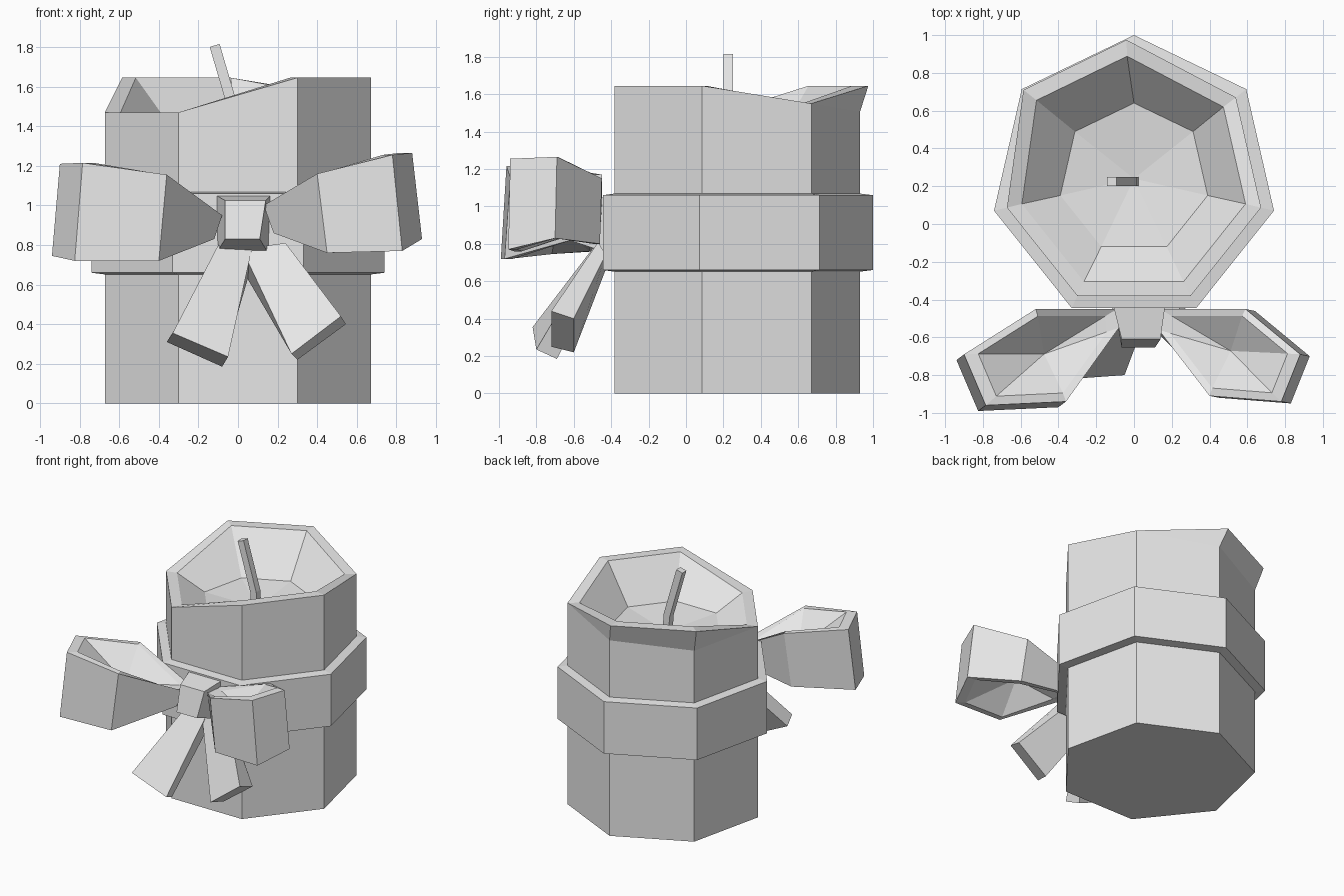
import bpy, bmesh, math
from mathutils import Vector

cube = bpy.data.objects.get("Cube")
if cube:
    bpy.data.objects.remove(cube)

grey = bpy.data.materials.new("plain_grey")
grey.use_nodes = True
grey.diffuse_color = (0.8, 0.8, 0.8, 1)
grey.node_tree.nodes["Principled BSDF"].inputs["Base Color"].default_value = (0.8, 0.8, 0.8, 1)

CENTRE = Vector((0, 0.24, 0))


def loft(name, rings):
    """Skin a stack of equal-length rings; both ends are closed."""
    bm = bmesh.new()
    layers = [[bm.verts.new(p) for p in ring] for ring in rings]
    n = len(layers[0])
    for low, high in zip(layers, layers[1:]):
        for i in range(n):
            j = (i + 1) % n
            bm.faces.new((low[i], low[j], high[j], high[i]))
    # An end made of one repeated point closes itself when welded
    for ring in (layers[0], layers[-1]):
        if (ring[0].co - ring[1].co).length > 0.001:
            bm.faces.new(ring)
    bmesh.ops.remove_doubles(bm, verts=bm.verts, dist=0.0005)
    bmesh.ops.recalc_face_normals(bm, faces=bm.faces)
    mesh = bpy.data.meshes.new(name)
    bm.to_mesh(mesh)
    bm.free()
    mesh.materials.append(grey)
    obj = bpy.data.objects.new(name, mesh)
    bpy.context.collection.objects.link(obj)
    return obj


def heptagon(radius, z):
    heights = z if isinstance(z, list) else [z] * 7
    ring = []
    for i, h in enumerate(heights):
        a = math.pi / 2 + math.tau * i / 7
        ring.append(CENTRE + Vector((radius * math.cos(a), radius * math.sin(a), h)))
    return ring


def shrink(ring, factor):
    """Pull a ring inward horizontally, keeping its heights."""
    mid = sum(ring, Vector()) / len(ring)
    return [Vector((mid.x + (p.x - mid.x) * factor, mid.y + (p.y - mid.y) * factor, p.z))
            for p in ring]


# Candle: uneven rim, a flared lip at the back and a melted hollow
wall_top = heptagon(0.69, [1.505, 1.47, 1.47, 1.47, 1.645, 1.645, 1.55])
rim = [p.copy() for p in wall_top]
rim[0] = Vector((-0.04, 0.975, 1.645))
rim[1] = Vector((-0.585, 0.71, 1.645))
loft("candle", [heptagon(0.69, 0), wall_top, rim, shrink(rim, 0.88),
                heptagon(0.4, 1.36), heptagon(0, 1.31)])

# Ribbon band around the candle
loft("ribbon_band", [heptagon(0.68, 0.65), heptagon(0.76, 0.66),
                     heptagon(0.76, 1.06), heptagon(0.68, 1.07)])


# Bent wick
def wick_section(x, z):
    return [Vector((x + dx, 0.225 + dy, z + dx * 0.3))
            for dx, dy in ((-0.025, -0.025), (0.025, -0.025), (0.025, 0.025), (-0.025, 0.025))]


loft("wick", [wick_section(0, 1.29), wick_section(-0.01, 1.44), wick_section(-0.118, 1.808)])


# Bow loops: outline points are x, y, top height, bottom height
def bow_loop(name, outline, shift):
    top = [Vector((x, y, t)) for x, y, t, b in outline]
    bottom = [Vector((x, y, b)) + Vector(shift) for x, y, t, b in outline]
    mid = sum(top + bottom, Vector()) / (2 * len(top))
    up = Vector((0, 0, 0.02))
    n = len(top)
    loft(name, [[mid - up] * n, shrink(bottom, 0.83), bottom,
                top, shrink(top, 0.83), [mid + up] * n])


bow_loop("bow_loop_left", [
    (0.14, -0.45, 1.0, 0.86), (0.59, -0.45, 1.15, 0.8), (0.88, -0.69, 1.265, 0.83),
    (0.78, -0.94, 1.255, 0.77), (0.4, -0.91, 1.16, 0.76), (0.13, -0.56, 1.0, 0.86)],
    (0.05, -0.01, 0))
bow_loop("bow_loop_right", [
    (-0.09, -0.45, 0.95, 0.83), (-0.52, -0.45, 1.17, 0.76), (-0.9, -0.69, 1.21, 0.745),
    (-0.785, -0.96, 1.215, 0.72), (-0.36, -0.94, 1.155, 0.72), (-0.08, -0.55, 0.95, 0.83)],
    (-0.04, -0.03, 0))


# Knot and tails: tapered blocks between two four-cornered ends
def block(name, start, end):
    loft(name, [[Vector(p) for p in start], [Vector(p) for p in end]])


block("bow_knot",
      [(-0.11, -0.43, 1.05), (0.165, -0.43, 1.05), (0.155, -0.43, 0.755), (-0.105, -0.43, 0.765)],
      [(-0.065, -0.61, 1.025), (0.14, -0.61, 1.025), (0.11, -0.655, 0.83), (-0.065, -0.655, 0.83)])
block("bow_tail_left",
      [(0.02, -0.47, 0.78), (0.24, -0.47, 0.81), (0.24, -0.43, 0.74), (0.03, -0.43, 0.66)],
      [(0.27, -0.72, 0.25), (0.52, -0.72, 0.44), (0.545, -0.6, 0.4), (0.3, -0.6, 0.22)])
block("bow_tail_right",
      [(-0.1, -0.48, 0.8), (0.07, -0.48, 0.78), (0.07, -0.43, 0.7), (-0.1, -0.43, 0.72)],
      [(-0.33, -0.82, 0.355), (-0.05, -0.8, 0.235), (-0.08, -0.69, 0.185), (-0.36, -0.72, 0.31)])
